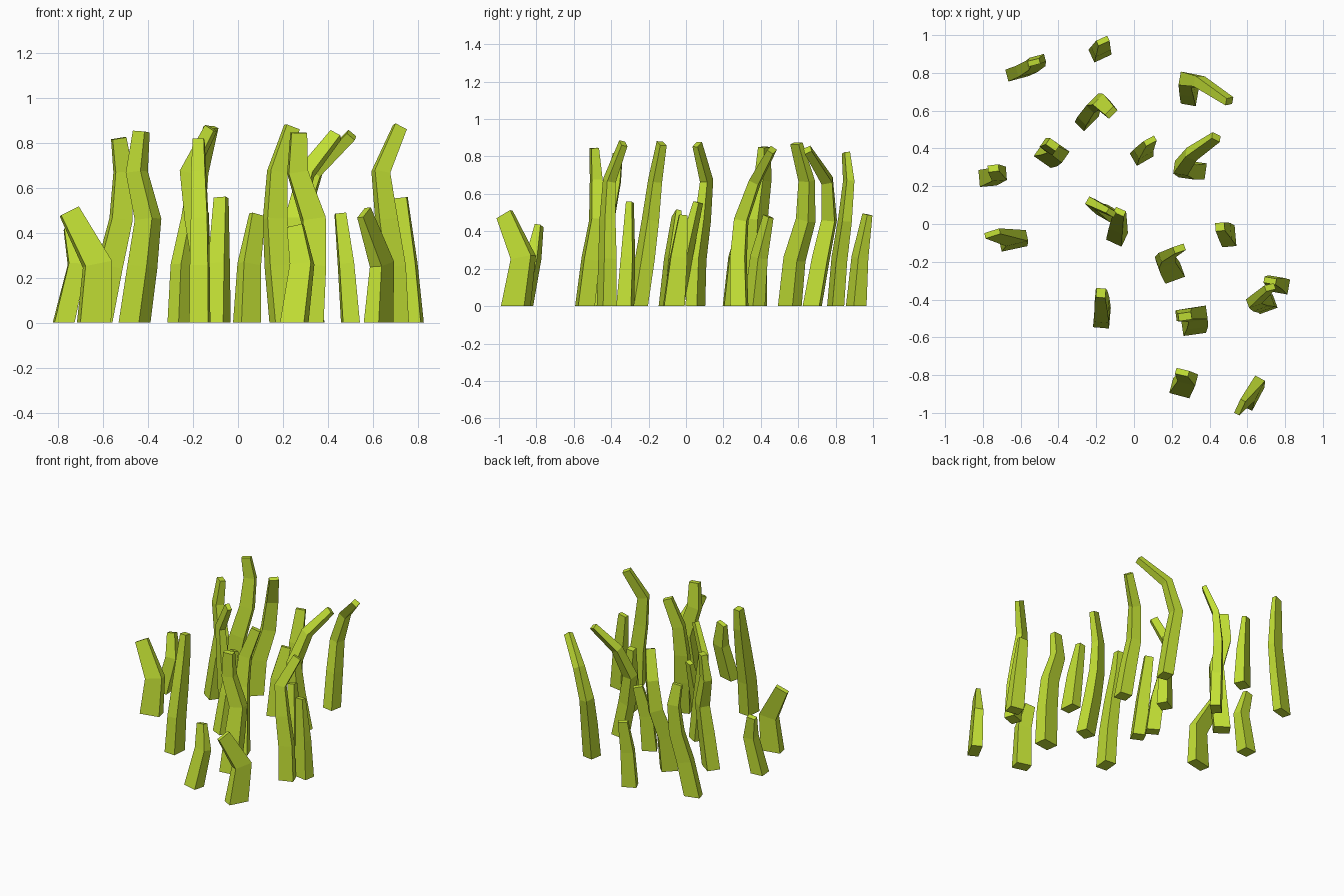
import bpy, bmesh, math
from mathutils import Vector

mat = bpy.data.materials.new("grass_green")
mat.diffuse_color = (0.54, 0.74, 0.035, 1)


def blade(name, width, depth, angle, path, tip_w=0.58, tip_d=0.45):
    """Four-sided tapered blade swept along a bent path, base flat on z = 0."""
    pts = [Vector(p) for p in path]
    last = len(pts) - 1
    a = math.radians(angle)
    side = Vector((math.cos(a), math.sin(a), 0))
    bm = bmesh.new()
    rings = []
    for i, p in enumerate(pts):
        if i == 0:
            t = Vector((0, 0, 1))
        else:
            t = (p - pts[i - 1]).normalized()
            if i < last:
                t = (t + (pts[i + 1] - p).normalized()).normalized()
        u = (side - t * side.dot(t)).normalized()
        v = t.cross(u)
        f = (i / last) ** 1.5
        w = width / 2 * (1 - f * (1 - tip_w))
        d = depth / 2 * (1 - f * (1 - tip_d))
        rings.append([bm.verts.new(p + u * w * sx + v * d * sy)
                      for sx, sy in ((-1, -1), (1, -1), (1, 1), (-1, 1))])
    bm.faces.new(rings[0][::-1])
    bm.faces.new(rings[-1])
    for lo, hi in zip(rings, rings[1:]):
        for k in range(4):
            n = (k + 1) % 4
            bm.faces.new((lo[k], lo[n], hi[n], hi[k]))
    me = bpy.data.meshes.new(name)
    bm.to_mesh(me)
    bm.free()
    me.materials.append(mat)
    bpy.context.collection.objects.link(bpy.data.objects.new(name, me))


def stack(xy, heights):
    return [(x, y, z) for (x, y), z in zip(xy, heights)]


# Tall blades: width, depth, angle, tip height, centre of each ring
tall = [
    (.11, .065, 15, .82, ((-.62, .80), (-.57, .82), (-.52, .85), (-.51, .87), (-.53, .855))),
    (.11, .09, -35, .85, ((-.46, .365), (-.425, .37), (-.40, .38), (-.45, .41), (-.43, .42))),
    (.08, .09, -10, .835, ((.295, .675), (.285, .72), (.275, .765), (.345, .755), (.505, .65))),
    (.09, .085, -8, .835, ((.335, .285), (.285, .28), (.25, .295), (.305, .37), (.435, .46))),
    (.11, .07, 45, .87, ((-.25, .555), (-.24, .58), (-.20, .64), (-.175, .645), (-.12, .59))),
    (.11, .08, 20, .87, ((.205, -.26), (.18, -.22), (.165, -.19), (.175, -.165), (.24, -.13))),
    (.12, .09, 8, .845, ((.315, -.54), (.33, -.51), (.335, -.475), (.265, -.48), (.27, -.49))),
    (.085, .11, -5, .815, ((-.17, -.495), (-.17, -.47), (-.17, -.43), (-.175, -.385), (-.175, -.365))),
    (.10, .075, 20, .87, ((.70, -.425), (.69, -.42), (.66, -.42), (.635, -.41), (.72, -.335))),
    (.09, .07, -30, .865, ((-.12, .05), (-.15, .06), (-.19, .09), (-.22, .11), (-.12, .06))),
]
for i, (w, d, a, h, xy) in enumerate(tall):
    blade(f"tall_grass_blade_{i + 1}", w, d, a, stack(xy, (0, .25, .46, .67, h)))

# Short blades: three rings each
short = [
    (.10, .075, 25, .49, ((-.18, .91), (-.175, .93), (-.165, .97))),
    (.14, .075, 12, .495, ((-.64, -.095), (-.625, -.075), (-.75, -.05))),
    (.075, .11, 5, .485, ((.50, -.065), (.48, -.04), (.455, -.015))),
    (.09, .08, -25, .555, ((-.09, -.065), (-.085, -.01), (-.075, .065))),
    (.09, .09, 5, .42, ((-.775, .245), (-.715, .265), (-.745, .295))),
    (.10, .075, 30, .48, ((.04, .365), (.05, .39), (.085, .44))),
    (.11, .08, -15, .43, ((.25, -.87), (.285, -.815), (.255, -.785))),
    (.14, .075, 62, .49, ((.625, -.91), (.64, -.87), (.56, -.97))),
    (.10, .08, -10, .555, ((.77, -.325), (.75, -.31), (.72, -.30))),
]
for i, (w, d, a, h, xy) in enumerate(short):
    blade(f"short_grass_blade_{i + 1}", w, d, a, stack(xy, (0, .26, h)), .65, .4)
